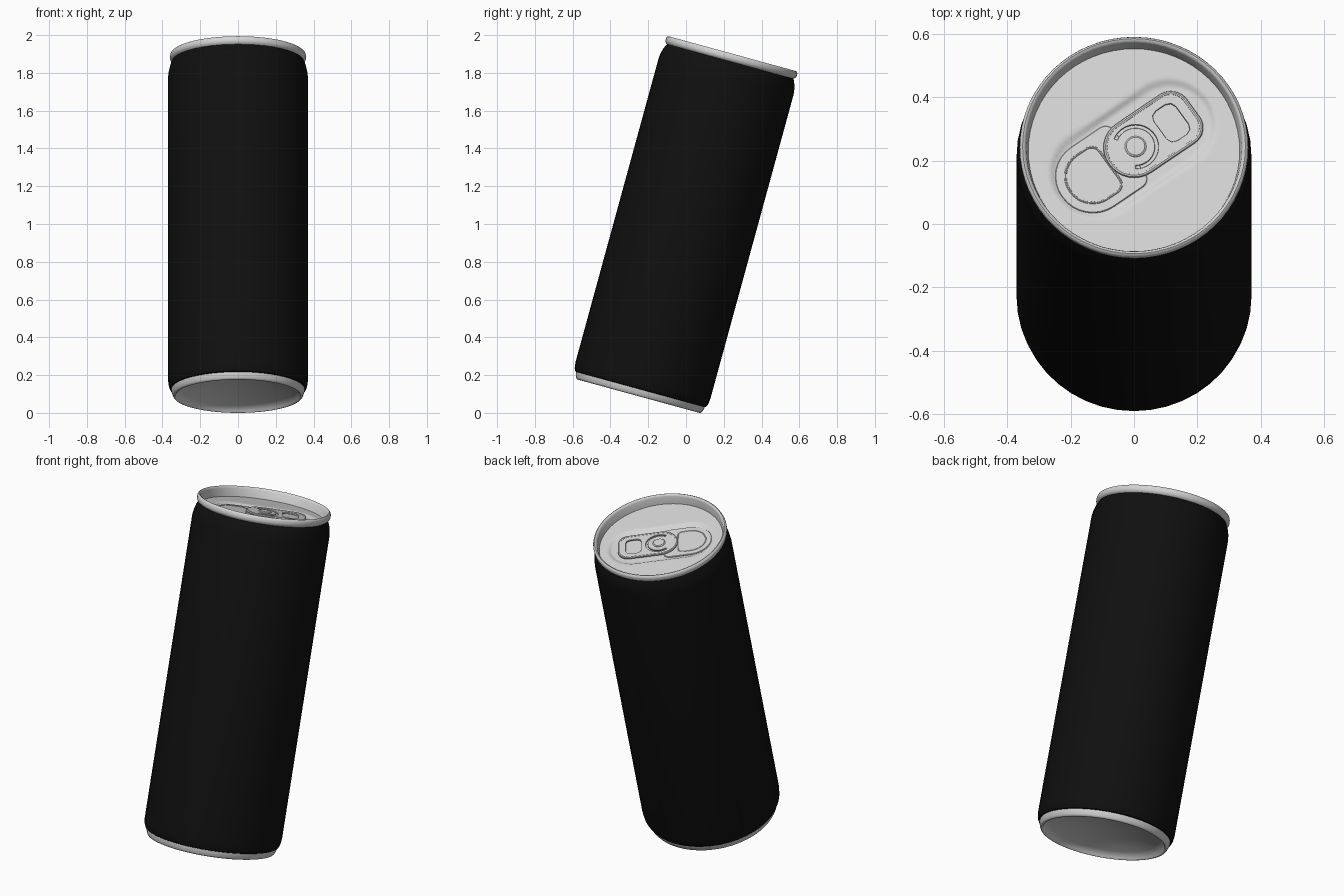
import bpy, bmesh, math
from mathutils import Matrix, Vector

if "Cube" in bpy.data.objects:
    bpy.data.objects.remove(bpy.data.objects["Cube"])

L = 1.88                                   # can length along its axis
TILT = Matrix.Rotation(math.radians(-15.3), 4, 'X')
TAB = Matrix.Translation((0.005, 0.012, 0)) @ Matrix.Rotation(math.radians(35), 4, 'Z')
FLOOR = L - 0.055                          # lid panel height
SINK = 0.012                               # depth of the pressed area
parts = []


def material(name, rgb):
    m = bpy.data.materials.new(name)
    m.diffuse_color = (*rgb, 1)
    m.use_nodes = True
    m.node_tree.nodes["Principled BSDF"].inputs["Base Color"].default_value = m.diffuse_color
    return m


BLACK = material("black_paint", (0.005, 0.005, 0.005))
SILVER = material("silver_metal", (0.66, 0.66, 0.66))


def add(name, mesh, mat, angle=35):
    mesh.materials.clear()
    mesh.materials.append(mat)
    ob = bpy.data.objects.new(name, mesh)
    bpy.context.collection.objects.link(ob)
    bpy.ops.object.select_all(action='DESELECT')
    ob.select_set(True)
    bpy.context.view_layer.objects.active = ob
    bpy.ops.object.shade_smooth_by_angle(angle=math.radians(angle))
    parts.append(ob)
    return ob


def lathe(name, profile, n, mat, angle=35, shape=None):
    """Spin (radius, height) points round z; shape may adjust the height."""
    bm = bmesh.new()
    rings = []
    for r, z in profile:
        ring = []
        for i in range(n):
            a = 2 * math.pi * i / n
            x, y = r * math.cos(a), r * math.sin(a)
            ring.append(bm.verts.new((x, y, z + (shape(x, y) if shape else 0))))
        rings.append(ring)
    for lo, hi in zip(rings, rings[1:]):
        for i in range(n):
            j = (i + 1) % n
            bm.faces.new((lo[i], lo[j], hi[j], hi[i]))
    bmesh.ops.remove_doubles(bm, verts=bm.verts, dist=1e-5)
    mesh = bpy.data.meshes.new(name)
    bm.to_mesh(mesh)
    bm.free()
    return add(name, mesh, mat, angle)


def outline(u0, u1, half, r0, r1, steps=8):
    """Rounded rectangle with its own corner radius at each end."""
    pts = []
    for cu, cv, r, start in ((u1 - r1, half - r1, r1, 0), (u0 + r0, half - r0, r0, 90),
                             (u0 + r0, r0 - half, r0, 180), (u1 - r1, r1 - half, r1, 270)):
        for k in range(steps + 1):
            a = math.radians(start + 90 * k / steps)
            p = (cu + r * math.cos(a), cv + r * math.sin(a))
            if not pts or math.dist(p, pts[-1]) > 1e-4:
                pts.append(p)
    return pts


def curve_part(name, loops, z, extrude=0.0, bevel=0.0, tube=False):
    """Flat plate with holes, or a round bead, in the tab's frame."""
    cu = bpy.data.curves.new(name + "_path", 'CURVE')
    cu.dimensions = '3D' if tube else '2D'
    cu.fill_mode = 'FULL' if tube else 'BOTH'
    cu.extrude, cu.bevel_depth, cu.bevel_resolution = extrude, bevel, 2 if tube else 0
    for pts in loops:
        sp = cu.splines.new('POLY')
        sp.points.add(len(pts) - 1)
        for p, q in zip(sp.points, pts):
            p.co = (*q, 0, 1)
        sp.use_cyclic_u = True
    tmp = bpy.data.objects.new(name + "_path", cu)
    bpy.context.collection.objects.link(tmp)
    dg = bpy.context.evaluated_depsgraph_get()
    mesh = bpy.data.meshes.new_from_object(tmp.evaluated_get(dg))
    bpy.data.objects.remove(tmp)
    mesh.transform(TAB @ Matrix.Translation((0, 0, z)))
    return add(name, mesh, SILVER)


# Painted body with tapered foot and neck
lathe("body", [(0.347, 0.034), (0.359, 0.04), (0.366, 0.055), (0.37, 0.085),
               (0.37, L - 0.125), (0.367, L - 0.098), (0.36, L - 0.07),
               (0.35, L - 0.048), (0.345, L - 0.036)], 44, BLACK)

# Silver base: hollow dome, rounded foot and band
dome = [(0.326 * k / 8, 0.012 + 0.075 * (1 - (k / 8) ** 2)) for k in range(9)]
lathe("base", dome + [(0.329, 0.003), (0.334, 0), (0.341, 0.002), (0.346, 0.01),
                      (0.352, 0.028), (0.353, 0.038), (0.345, 0.041)], 64, SILVER, 50)

# Rolled top rim
lathe("rim", [(0.343, L - 0.046), (0.35, L - 0.041), (0.357, L - 0.034), (0.36, L - 0.025),
              (0.36, L - 0.012), (0.357, L - 0.004), (0.351, L), (0.344, L - 0.003),
              (0.34, L - 0.012), (0.333, FLOOR)], 64, SILVER, 50)


# Lid panel with a pressed capsule-shaped area under the tab
def pressed(x, y):
    p = TAB.inverted() @ Vector((x, y, 0))
    d = math.hypot(p.x - min(max(p.x, -0.15), 0.13), p.y)
    t = min(max((0.15 - d) / 0.025, 0), 1)
    return -SINK * t * t * (3 - 2 * t)


lathe("lid", [(0.334 * (1 - k / 48), FLOOR) for k in range(49)], 96, SILVER, 60, pressed)
LOW = FLOOR - SINK

# Mouth panel and its raised bead
curve_part("mouth_panel", [outline(-0.28, -0.025, 0.116, 0.114, 0.03)], LOW + 0.002, 0.002, 0.002)
curve_part("mouth_bead", [outline(-0.25, -0.1, 0.086, 0.084, 0.03)], LOW + 0.005, 0, 0.004, True)

# Pull tab: plate with finger hole and curved slot, beaded edge, rivet
slot = [(r * math.cos(math.radians(a)), r * math.sin(math.radians(a)))
        for r, angles in ((0.073, range(-125, 126, 10)), (0.06, range(125, -126, -10)))
        for a in angles]
edge = outline(-0.095, 0.215, 0.09, 0.088, 0.055)
curve_part("tab_plate", [edge, outline(0.094, 0.18, 0.06, 0.025, 0.025, 2), slot],
           LOW + 0.013, 0.003, 0.001)
curve_part("tab_edge", [edge], LOW + 0.013, 0, 0.007, True)
rivet = lathe("rivet", [(0.034, LOW), (0.034, LOW + 0.019), (0.029, LOW + 0.023),
                        (0, LOW + 0.024)], 24, SILVER)
rivet.data.transform(Matrix.Translation(TAB.translation))

# Tilt the can, then centre it and stand it on the ground
for ob in parts:
    ob.data.transform(TILT)
cos = [v.co for ob in parts for v in ob.data.vertices]
shift = Vector((0, -(min(c.y for c in cos) + max(c.y for c in cos)) / 2, -min(c.z for c in cos)))
for ob in parts:
    ob.data.transform(Matrix.Translation(shift))
    ob.data.update()
